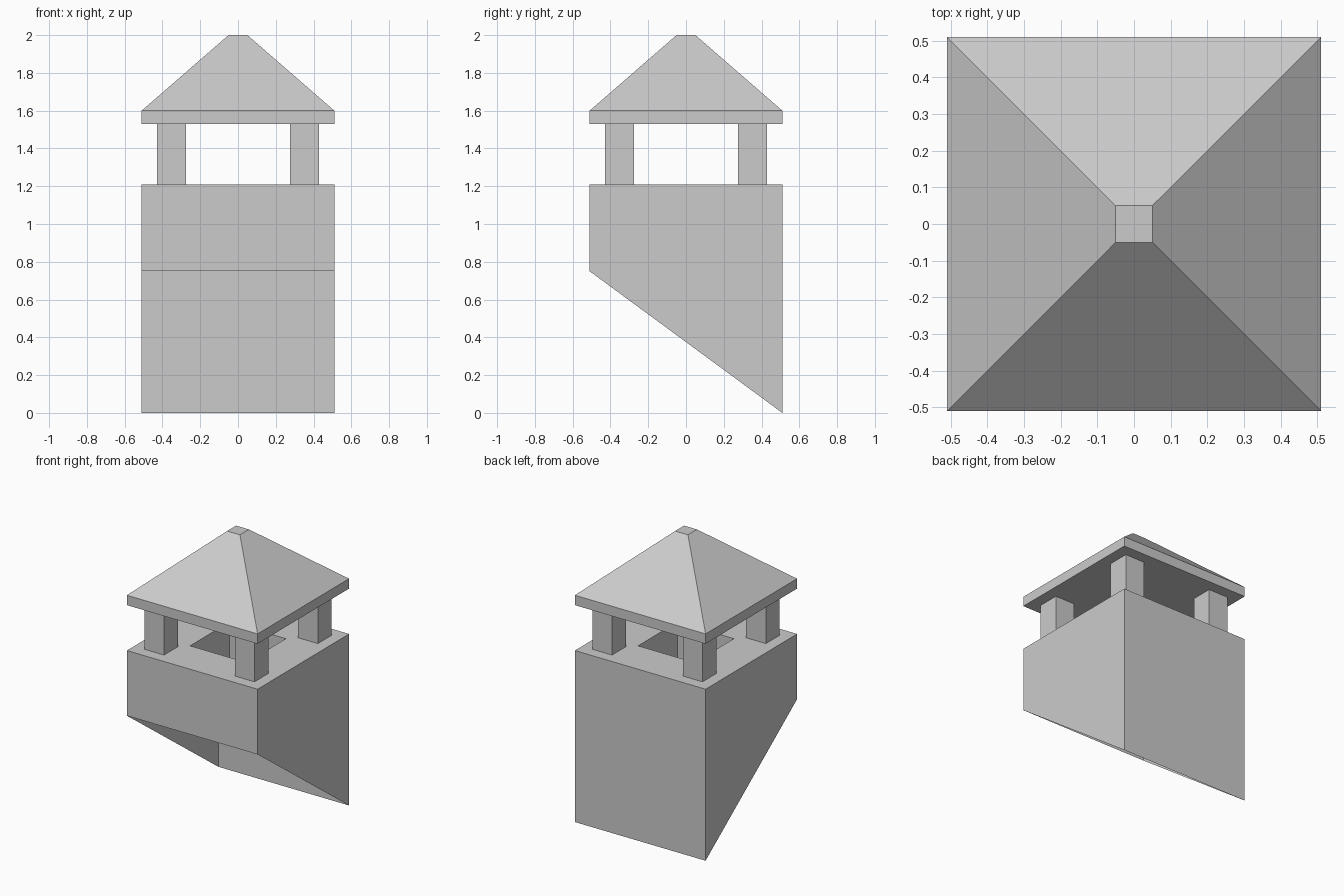
import bpy, bmesh

if "Cube" in bpy.data.objects:
    bpy.data.objects.remove(bpy.data.objects["Cube"])

W = 0.51        # half width of body and roof
FLUE = 0.22     # half width of the flue opening
TOP = 1.21      # top of the body


def finish(name, bm):
    mesh = bpy.data.meshes.new(name)
    bm.to_mesh(mesh)
    bm.free()
    obj = bpy.data.objects.new(name, mesh)
    bpy.context.collection.objects.link(obj)
    return obj


def square(bm, half, z_front, z_back=None, cx=0, cy=0):
    """Ring of four vertices; the front and back pairs may differ in height."""
    z_back = z_front if z_back is None else z_back
    return [bm.verts.new((cx + sx * half, cy + sy * half, z_front if sy < 0 else z_back))
            for sx, sy in ((-1, -1), (1, -1), (1, 1), (-1, 1))]


def bridge(bm, a, b):
    for i in range(4):
        j = (i + 1) % 4
        bm.faces.new((a[i], a[j], b[j], b[i]))


def stack(name, levels, cap_start, cx=0, cy=0):
    """Join square rings into one skin, closing the last ring."""
    bm = bmesh.new()
    rings = [square(bm, *level, cx=cx, cy=cy) for level in levels]
    for a, b in zip(rings, rings[1:]):
        bridge(bm, a, b)
    bm.faces.new(rings[-1])
    if cap_start:
        bm.faces.new(rings[0][::-1])
    return finish(name, bm)


# Hollow body: open sloping underside, flat top rim, recessed flue
stack("chimney_body",
      [(W, 0.75, 0.0), (W, TOP), (FLUE, TOP), (FLUE, TOP - 0.35)],
      cap_start=False)

# Four corner posts
for side, sx in (("left", -1), ("right", 1)):
    for end, sy in (("front", -1), ("back", 1)):
        stack(f"{end}_{side}_post", [(0.077, TOP), (0.077, 1.53)], True,
              cx=sx * 0.353, cy=sy * 0.353)

# Roof slab with truncated pyramid
stack("roof_cap", [(W, 1.53), (W, 1.60), (0.05, 2.0)], cap_start=True)
